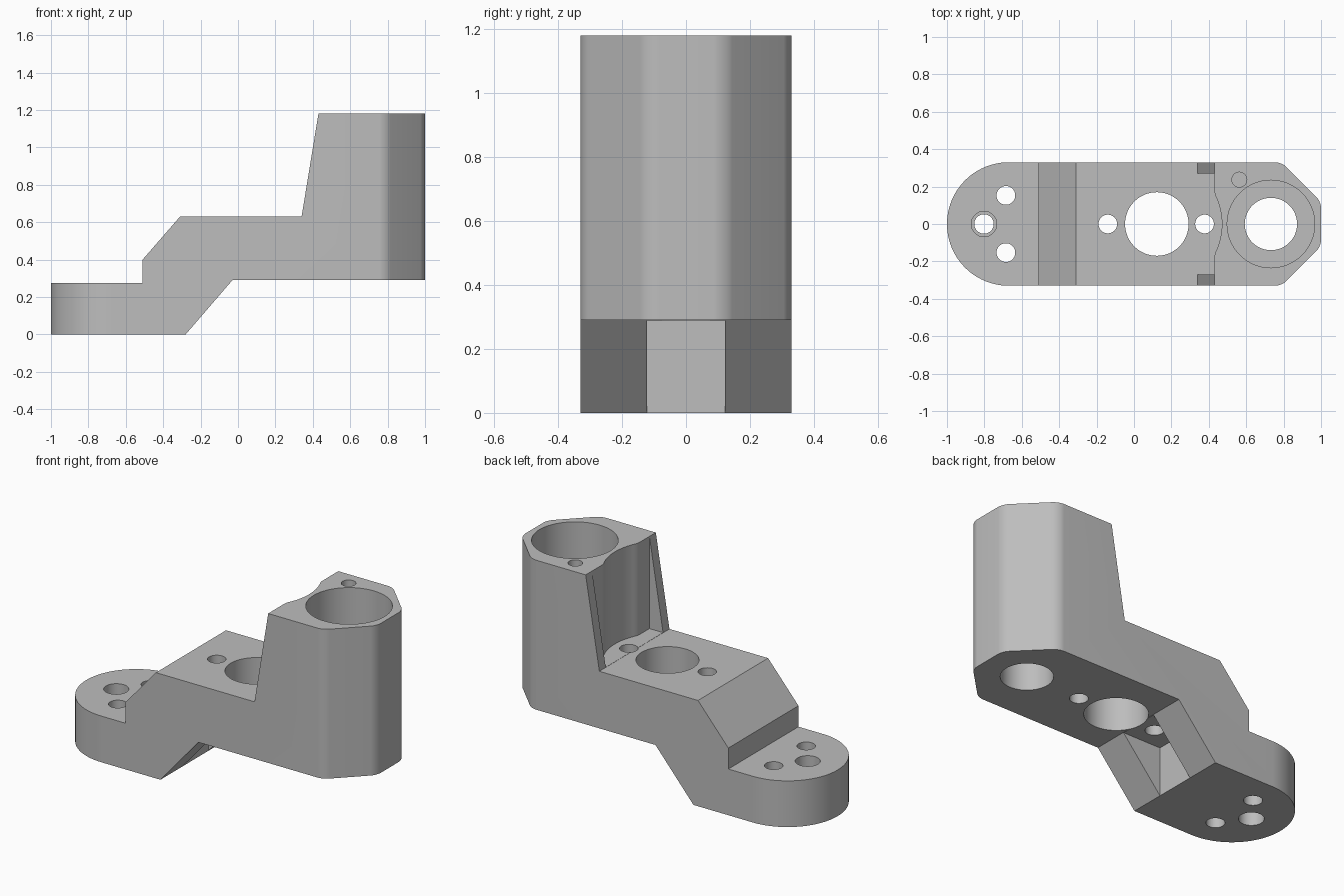
import bpy, bmesh
from math import cos, sin, radians
from mathutils import Vector

default = bpy.data.objects.get("Cube")
if default:
    bpy.data.objects.remove(default, do_unlink=True)

metal = bpy.data.materials.new("plain_grey")
metal.use_nodes = True
GREY = (0.51, 0.51, 0.51, 1)
metal.diffuse_color = GREY
metal.node_tree.nodes["Principled BSDF"].inputs["Base Color"].default_value = GREY


def arc(cx, cy, r, start, end, steps):
    angles = [radians(start + (end - start) * i / steps) for i in range(steps + 1)]
    return [(cx + r * cos(a), cy + r * sin(a)) for a in angles]


def prism(name, points, low, high, upright=True, round_from=None):
    """Extrude an outline along z (upright) or along y."""
    bm = bmesh.new()
    place = (lambda a, b: (a, b, low)) if upright else (lambda a, b: (a, low, b))
    face = bm.faces.new([bm.verts.new(place(a, b)) for a, b in points])
    out = bmesh.ops.extrude_face_region(bm, geom=[face])
    shift = Vector((0, 0, high - low)) if upright else Vector((0, high - low, 0))
    bmesh.ops.translate(bm, vec=shift,
                        verts=[v for v in out["geom"] if isinstance(v, bmesh.types.BMVert)])
    if round_from is not None:
        corners = [e for e in bm.edges
                   if abs(e.verts[0].co.z - e.verts[1].co.z) > 0.1
                   and e.verts[0].co.x > round_from]
        bmesh.ops.bevel(bm, geom=corners, offset=0.035, segments=8,
                        profile=0.5, affect='EDGES')
    bmesh.ops.recalc_face_normals(bm, faces=bm.faces)
    mesh = bpy.data.meshes.new(name)
    bm.to_mesh(mesh)
    bm.free()
    mesh.materials.append(metal)
    obj = bpy.data.objects.new(name, mesh)
    bpy.context.collection.objects.link(obj)
    return obj


def combine(target, tool, operation):
    """Apply a boolean and discard the tool."""
    tool.hide_render = True
    mod = target.modifiers.new("cut", 'BOOLEAN')
    mod.operation = operation
    mod.solver = 'EXACT'
    mod.object = tool
    bpy.context.view_layer.objects.active = target
    bpy.ops.object.modifier_apply(modifier=mod.name)
    bpy.data.objects.remove(tool, do_unlink=True)


def drill(x, y, r, low=-0.2, high=1.4, sides=64):
    outline = arc(x, y, r, 0, 360, sides)[:-1]
    combine(bracket, prism("drill", outline, low, high), 'DIFFERENCE')


# Stepped side profile of the arm
side = [(-1.1, 0), (-0.28, 0), (-0.03, 0.29), (1.1, 0.29), (1.1, 1.18), (0.43, 1.18),
        (0.34, 0.63), (-0.31, 0.63), (-0.51, 0.40), (-0.51, 0.275), (-1.1, 0.275)]
bracket = prism("stepped_bracket", side, -0.5, 0.5, upright=False)

# Plan outline: round foot, chamfered tower end
plan = arc(-0.67, 0, 0.33, 90, 270, 48)
plan += [(0.79, -0.33), (1, -0.12), (1, 0.12), (0.79, 0.33)]
combine(bracket, prism("plan", plan, -0.3, 1.5, round_from=0.7), 'INTERSECT')

# Recess in the tower face, with a concave middle
bulge = arc(0.12, 0, 0.35, -23, 23, 24)
recess = [(0.2, -0.27), (0.43, -0.27), (0.43, -0.175), (0.434, -0.155)]
recess += bulge + [(x, -y) for x, y in reversed(recess)]
combine(bracket, prism("recess", recess, 0.631, 1.4), 'DIFFERENCE')

# Slot under the slope
slot = [(-0.28, -0.122), (0, -0.122), (0, 0.122), (-0.28, 0.122)]
combine(bracket, prism("slot", slot, -0.2, 0.289), 'DIFFERENCE')

# Tower bore, its smaller through hole and the blind screw hole
drill(0.732, 0, 0.14)
drill(0.732, 0, 0.234, low=0.5)
drill(0.563, 0.237, 0.04, low=0.8, sides=32)

# Deck holes
drill(0.122, 0, 0.17)
for x in (-0.14, 0.377):
    drill(x, 0, 0.05, sides=40)

# Foot holes, the outer one counterbored from both faces
for y in (-0.153, 0.153):
    drill(-0.685, y, 0.05, sides=40)
drill(-0.802, 0, 0.052, sides=40)
drill(-0.802, 0, 0.068, low=0.18, high=0.5, sides=40)
drill(-0.802, 0, 0.068, high=0.095, sides=40)

# Smooth the round walls, keep the edges crisp
bpy.ops.object.select_all(action='DESELECT')
bracket.select_set(True)
bpy.context.view_layer.objects.active = bracket
bpy.ops.object.shade_smooth_by_angle(angle=radians(20))
